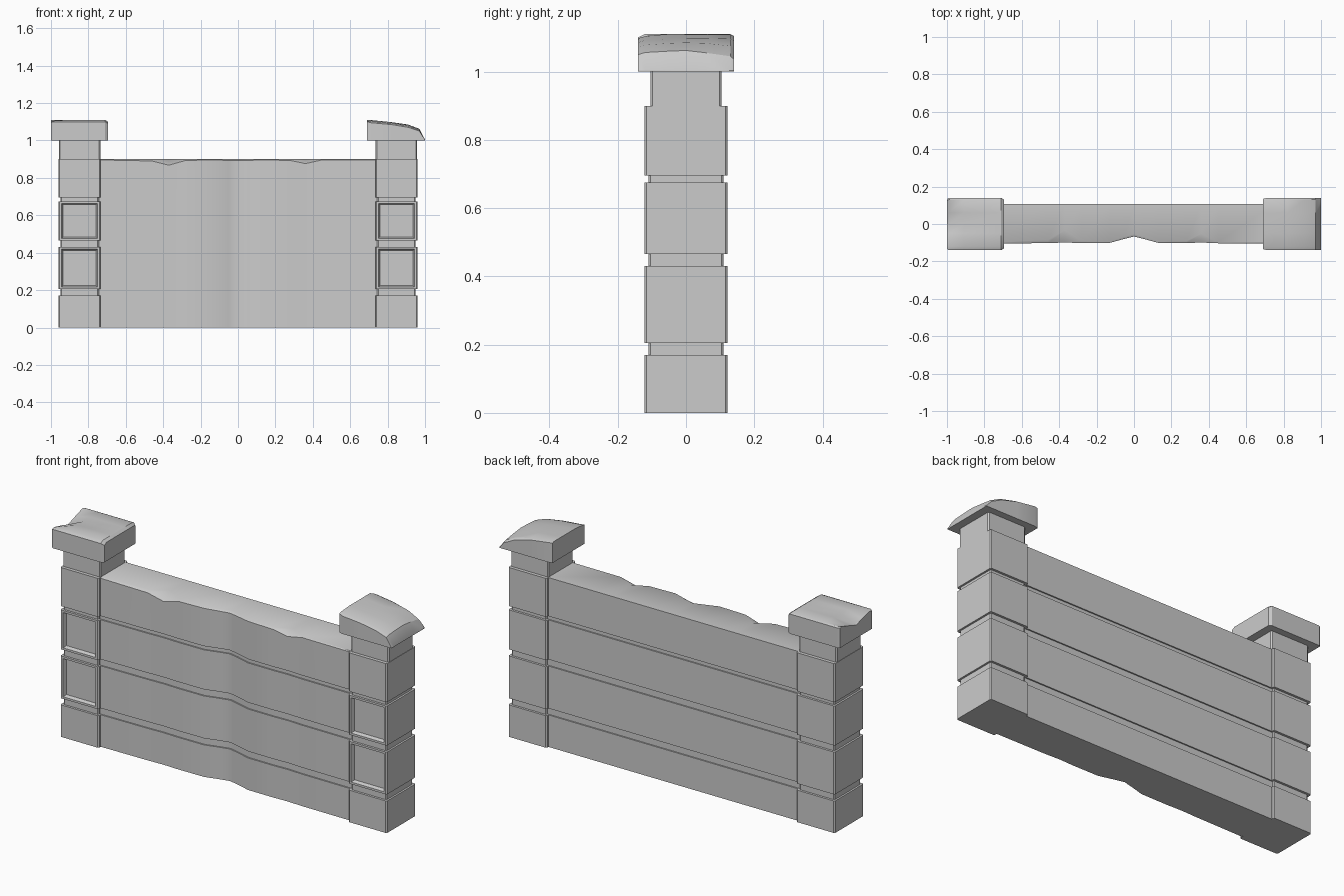
import bpy, bmesh, math

if "Cube" in bpy.data.objects:
    bpy.data.objects.remove(bpy.data.objects["Cube"])


def finish(name, bm, angle=35):
    bmesh.ops.recalc_face_normals(bm, faces=bm.faces)
    me = bpy.data.meshes.new(name)
    bm.to_mesh(me)
    bm.free()
    ob = bpy.data.objects.new(name, me)
    bpy.context.collection.objects.link(ob)
    me.shade_smooth()
    me.set_sharp_from_angle(angle=math.radians(angle))
    return ob


def loft(rings):
    """Skin closed rings of equal point count and cap both ends."""
    bm = bmesh.new()
    vs = [[bm.verts.new(p) for p in r] for r in rings]
    n = len(vs[0])
    for a, b in zip(vs, vs[1:]):
        for i in range(n):
            j = (i + 1) % n
            bm.faces.new((a[i], a[j], b[j], b[i]))
    bm.faces.new(vs[0])
    bm.faces.new(vs[-1])
    return bm


# stone courses (bottom, top) shared by pillars and wall
COURSES = [(0.0, 0.17), (0.205, 0.43), (0.465, 0.675), (0.695, 0.90)]


def pillar(name, cx):
    def ring(z, hx, hy, c=0.006):
        pts = [(-hx + c, -hy), (hx - c, -hy), (hx, -hy + c), (hx, hy - c),
               (hx - c, hy), (-hx + c, hy), (-hx, hy - c), (-hx, -hy + c)]
        return [(cx + x, y, z) for x, y in pts]

    rings = []
    for k, (lo, hi) in enumerate(COURSES):
        rings += [ring(lo, 0.113, 0.122), ring(hi, 0.113, 0.122)]
        if k < 3:
            rings += [ring(hi, 0.103, 0.11), ring(COURSES[k + 1][0], 0.103, 0.11)]
    rings += [ring(0.90, 0.111, 0.104), ring(1.005, 0.111, 0.104)]
    bm = loft(rings)
    # sunken square panels on the front of the two middle courses
    bm.normal_update()
    bmesh.ops.recalc_face_normals(bm, faces=bm.faces)
    for lo, hi in COURSES[1:3]:
        face = min((f for f in bm.faces
                    if lo < f.calc_center_median().z < hi),
                   key=lambda f: f.calc_center_median().y)
        bmesh.ops.inset_individual(bm, faces=[face], thickness=0.016)
        bmesh.ops.inset_individual(bm, faces=[face], thickness=0.01, depth=-0.018)
    finish(name, bm)


for side, cx in (("left", -0.847), ("right", 0.847)):
    pillar(side + "_pillar", cx)


# wall between the pillars: section swept along x with dents and top edge chips
def wall_ring(x, dent, chip):
    back, front, g = 0.107, -0.105 + dent, 0.007
    pts = []
    for k, (lo, hi) in enumerate(COURSES):
        if k == 3:
            hi -= 0.004 + 0.028 * chip
        pts += [(front, lo), (front, hi)]
        if k < 3:
            pts += [(front + g, hi), (front + g, COURSES[k + 1][0])]
    pts.append((front + 0.005 + 0.06 * chip, 0.90))
    for k, (lo, hi) in reversed(list(enumerate(COURSES))):
        pts += [(back, hi), (back, lo)]
        if k:
            pts += [(back - g, lo), (back - g, COURSES[k - 1][1])]
    return [(x, y, z) for y, z in pts]


STATIONS = [(-0.75, 0, 0), (-0.46, 0.003, 0.2), (-0.37, 0.006, 1), (-0.28, 0.003, 0.1),
            (-0.13, 0.004, 0), (-0.05, 0.026, 0.1), (0, 0.038, 0.15), (0.05, 0.026, 0.1),
            (0.13, 0.004, 0), (0.28, 0.003, 0.1), (0.36, 0.006, 0.7), (0.45, 0.002, 0),
            (0.75, 0, 0)]
finish("wall", loft([wall_ring(*s) for s in STATIONS]))


# capstones: sections along x, each with its own worn top heights
def cap(name, sections):
    rings = []
    for x, hy, tops in sections:
        ys = [-hy, -hy + 0.02, -0.05, 0.0, 0.06, hy - 0.01, hy]
        rings.append([(x, -hy, 1.0)] + [(x, y, z) for y, z in zip(ys, tops)]
                     + [(x, hy, 1.0)])
    finish(name, loft(rings), 30)


flat = [1.10, 1.11, 1.11, 1.11, 1.11, 1.11, 1.105]
cap("left_cap", [
    (-1.0, 0.134, [1.095, 1.10, 1.085, 1.07, 1.09, 1.11, 1.105]),
    (-0.99, 0.14, [1.10, 1.105, 1.088, 1.074, 1.093, 1.11, 1.105]),
    (-0.91, 0.14, flat),
    (-0.71, 0.14, flat),
    (-0.695, 0.13, [1.09, 1.10, 1.10, 1.10, 1.10, 1.10, 1.095]),
])
cap("right_cap", [
    (0.69, 0.134, [1.10, 1.105, 1.11, 1.11, 1.11, 1.11, 1.105]),
    (0.71, 0.14, [1.095, 1.103, 1.108, 1.109, 1.109, 1.109, 1.105]),
    (0.82, 0.14, [1.085, 1.092, 1.096, 1.098, 1.098, 1.096, 1.09]),
    (0.91, 0.14, [1.07, 1.078, 1.083, 1.085, 1.083, 1.075, 1.065]),
    (0.97, 0.14, [1.05, 1.056, 1.06, 1.062, 1.055, 1.045, 1.035]),
    (1.0, 0.14, [1.003, 1.004, 1.004, 1.004, 1.004, 1.004, 1.003]),
])
